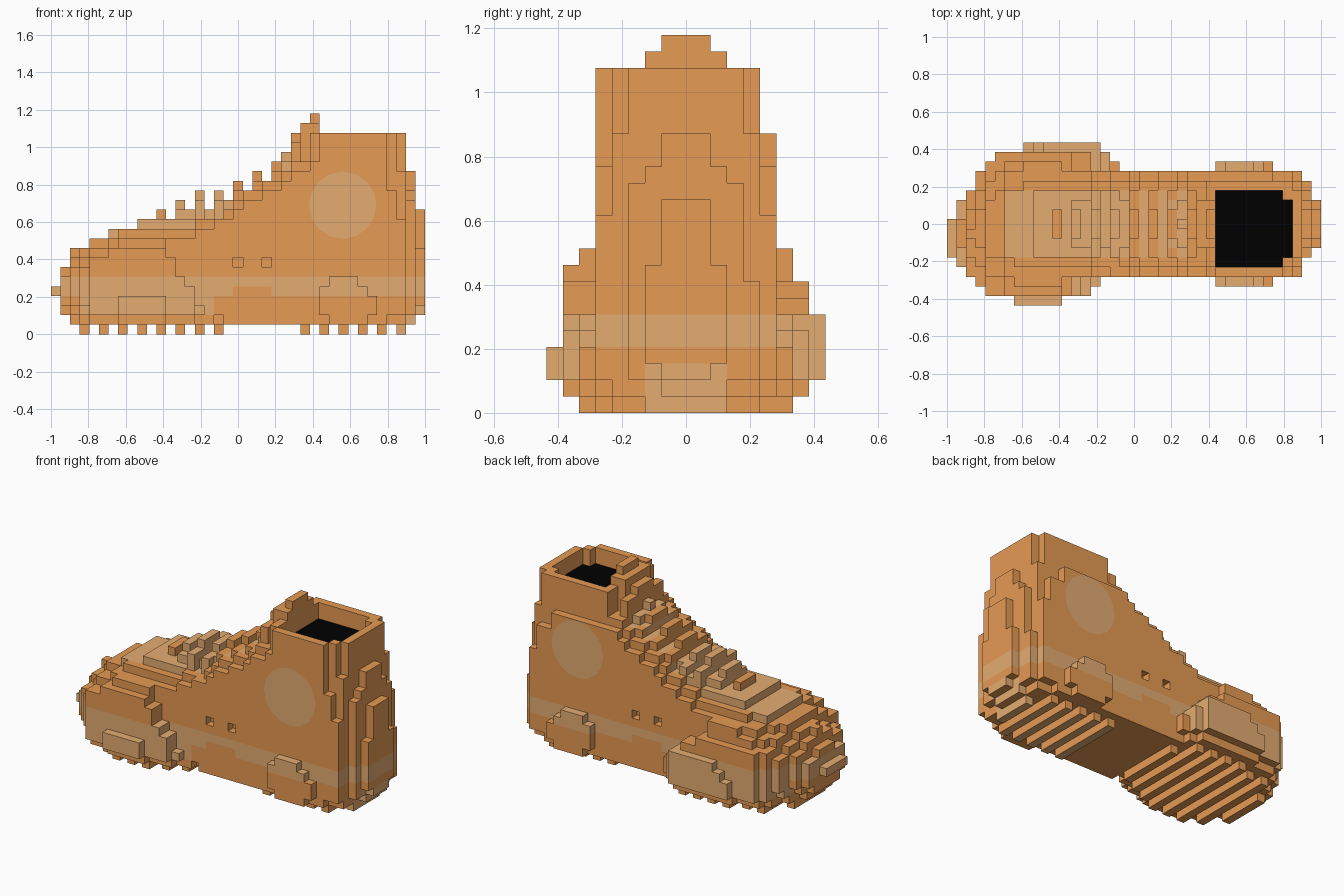
import bpy, bmesh, math
from mathutils import Matrix

if "Cube" in bpy.data.objects:
    bpy.data.objects.remove(bpy.data.objects["Cube"])

V = 2 / 39                      # edge length of one block
NX, NY = 39, 17


def material(name, rgb):
    m = bpy.data.materials.new(name)
    m.diffuse_color = (*rgb, 1)
    m.use_nodes = True
    m.node_tree.nodes["Principled BSDF"].inputs["Base Color"].default_value = m.diffuse_color
    return m


ORANGE = material("orange leather", (0.79, 0.325, 0.088))
TAN = material("light tan", (0.78, 0.415, 0.165))
BLACK = material("black lining", (0.0, 0.0, 0.0))


def expand(runs):
    """(count, value) pairs to a flat list."""
    return [v for n, v in runs for _ in range(n)]


# Plan outline: lowest and highest block row for each slice from toe to heel
LO = [5, 4, 3, 2] + expand([(3, 1), (5, 0), (3, 1), (2, 2), (20, 3)]) + [5, 6]
HI = [9, 11, 12, 14, 15] + expand([(3, 16), (8, 17), (1, 16), (1, 15), (19, 14)]) + [13, 11]
# Side profile: height of the tongue without laces, and of the side walls
TOP = [7, 8, 9, 9, 10, 10] + expand([(3, 11), (4, 12), (4, 13), (3, 14), (2, 15)]) \
    + [16, 17, 19, 20, 20, 21] + expand([(9, 21), (1, 17), (1, 13)])
WALL = expand([(15, 10), (2, 11), (1, 12)]) + [12, 13, 14, 14, 15, 15, 16, 17, 17, 18]
BARS = {11: 13, 13: 14, 15: 15, 17: 15, 19: 16, 21: 17, 23: 18, 25: 21, 26: 22, 27: 23}
CAPS = {0: 4, 1: 9, 2: 10, 14: 10, 15: 8, 16: 6}
HEEL_BUMP = [5, 6, 6, 6, 5, 4]
FRONT_TREADS = range(3, 18, 2)
HEEL_TREADS = range(26, 37, 2)


def height(i, j):
    d = min(j - LO[i], HI[i] - 1 - j)
    t = TOP[i]
    if i < 18:                                  # rounded forefoot
        side = WALL[i] + min(j - 3, 13 - j) if 3 <= j <= 13 else 99
        h = min(t, t - 2 + int(d * 0.6), CAPS.get(j, 99), side)
        if (j < 3 or j > 13) and i > 11:
            h = min(h, round(9 - (i - 11) * (1.4 if j < 3 else 0.8)))
        if j == 16 and i < 10:
            h = i - 4
        return h
    if i < 28:                                  # sloping instep
        if i == 27 and 4 <= j <= 12:
            return 21
        return min(t, WALL[i] + (d + 1) // 2, 17 if j == 13 else 99)
    if i < 37:                                  # ankle shaft with stepped rear corners
        if j == 13:
            return 17 if i < 34 else (15 if i < 36 else 12)
        if j == 3:
            return 21 if i < 35 else (15 if i == 35 else 12)
        if i == 36 and j in (4, 12):
            return 17
        return 21
    c = abs(j - 8)                              # heel counter
    if i == 37:
        return {0: 17, 1: 17, 2: 15, 3: 14}.get(c, 8)
    return 13 if c < 2 else 9


def bottom(i, j):
    d = min(j - LO[i], HI[i] - 1 - j)
    if i == 0:
        return 4
    if i < 4:
        return max(3 - d, 2 if i == 1 else 1)
    if i == 38:
        return 3 if d == 0 else 2
    if d == 0 and (i < 18 or i > 34):           # rounded sole edge
        return 2
    if i == 37 and d == 1:
        return 2
    return 1


def in_opening(i, j):
    return (28 <= i < 35 and 4 <= j < 12) or (i == 35 and 5 <= j < 11)


# Body blocks, including side bumps beside the heel and lace eyelets
body = set()
for i in range(NX):
    for j in range(LO[i], HI[i]):
        top = 19 if in_opening(i, j) else height(i, j)
        body |= {(i, j, k) for k in range(bottom(i, j), top)}
for n, top in enumerate(HEEL_BUMP):
    body |= {(28 + n, j, k) for j in (2, 14) for k in range(1 if 0 < n < 5 else 2, top)}
body -= {(i, j, 7) for i in (19, 22) for j in (3, 13)}

# Raised lace bars across the tongue, lower towards their ends
laces = set()
for i, top in BARS.items():
    for j in range(5, 12):
        c = abs(j - 8)
        reach = 1 if i in (11, 27) else (2 if i in (13, 26) else 3)
        if c <= reach:
            laces |= {(i, j, k) for k in range(10, top - (c > 1 and i != 26))} - body
for j in (6, 10):
    laces.add((27, j, 21))


# Tread ribs under the forefoot and heel, set in from the sole edge
def ribs(slices):
    out = set()
    for i in slices:
        rows = [j for j in range(NY) if (i, j, 1) in body and (i < 20 or 3 <= j < 14)]
        lo, hi = (6, 10) if i == 36 else (min(rows) + 1, max(rows) - 1)
        out |= {(i, j, 0) for j in range(lo, hi + 1)}
    return out


front_tread, heel_tread = ribs(FRONT_TREADS), ribs(HEEL_TREADS)
ALL = body | laces | front_tread | heel_tread

# The six block faces: direction and corner offsets
FACES = [((-1, 0, 0), [(0, 0, 0), (0, 0, 1), (0, 1, 1), (0, 1, 0)]),
         ((1, 0, 0), [(1, 0, 0), (1, 1, 0), (1, 1, 1), (1, 0, 1)]),
         ((0, -1, 0), [(0, 0, 0), (1, 0, 0), (1, 0, 1), (0, 0, 1)]),
         ((0, 1, 0), [(0, 1, 0), (0, 1, 1), (1, 1, 1), (1, 1, 0)]),
         ((0, 0, -1), [(0, 0, 0), (0, 1, 0), (1, 1, 0), (1, 0, 0)]),
         ((0, 0, 1), [(0, 0, 1), (1, 0, 1), (1, 1, 1), (0, 1, 1)])]


def finish(name, bm, mats):
    me = bpy.data.meshes.new(name)
    bm.to_mesh(me)
    bm.free()
    for m in mats:
        me.materials.append(m)
    ob = bpy.data.objects.new(name, me)
    bpy.context.collection.objects.link(ob)


def blocks(name, cells, rule):
    """Exposed faces of a set of blocks, coloured by rule(cell, direction)."""
    bm = bmesh.new()
    verts = {}
    for c in sorted(cells):
        for n, corners in FACES:
            if tuple(a + b for a, b in zip(c, n)) in ALL:
                continue
            ring = []
            for o in corners:
                p = (c[0] + o[0], c[1] + o[1], c[2] + o[2])
                if p not in verts:
                    verts[p] = bm.verts.new(((p[0] - NX / 2) * V, (p[1] - NY / 2) * V, p[2] * V))
                ring.append(verts[p])
            bm.faces.new(ring).material_index = rule(c, n)
    finish(name, bm, [ORANGE, TAN, BLACK])


def body_colour(c, n):
    i, j, k = c
    if n[2] == 1 and k == 18 and in_opening(i, j):
        return 2                                # dark opening
    if n[2] == -1:
        return 0
    if k in (4, 5):                             # band around the shoe
        return 0 if (k == 4 and 19 <= i <= 22) else 1
    if k in (2, 3) and 3 <= i <= 16:            # forefoot side panels
        return 1
    if k < 3 and i >= 35 and 6 <= j <= 10:      # heel tab
        return 1
    if 6 <= i < 25 and 5 <= j <= 11 and k > 9:  # tongue
        return 1
    return 0


blocks("shoe_body", body, body_colour)
blocks("lace_bars", laces, lambda c, n: 1 if c[0] < 19 and c[0] != 11 else 0)
blocks("forefoot_tread", front_tread, lambda c, n: 0)
blocks("heel_tread", heel_tread, lambda c, n: 1 if n[2] == -1 or c[0] == 36 else 0)

# Flat round ankle patch on each side
for side, label in ((-1, "outer"), (1, "inner")):
    bm = bmesh.new()
    bmesh.ops.create_circle(bm, cap_ends=True, segments=16, radius=0.18,
                            matrix=Matrix.Translation((0.56, side * (5.5 * V + 0.0015), 0.69))
                            @ Matrix.Rotation(-side * math.pi / 2, 4, 'X'))
    finish(label + "_ankle_patch", bm, [TAN])
